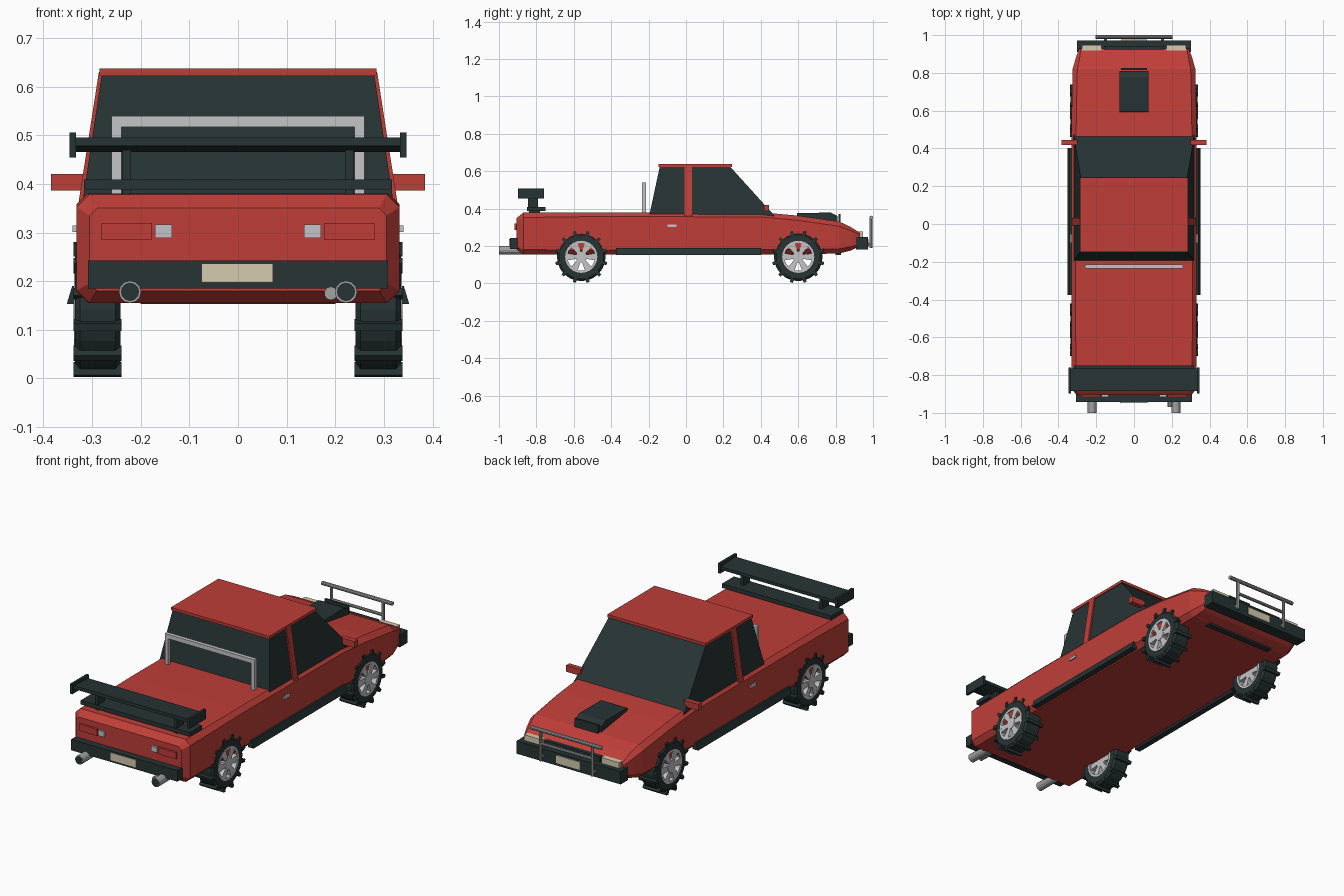
import bpy, bmesh, math
from mathutils import Vector, Matrix


def material(name, col):
    m = bpy.data.materials.new(name)
    m.diffuse_color = (*col, 1)
    return m


RED = material("red_paint", (0.52, 0.048, 0.04))
DARK = material("dark_trim", (0.02, 0.033, 0.033))
SILVER = material("silver", (0.56, 0.56, 0.58))
STEEL = material("steel_tube", (0.36, 0.36, 0.37))
CREAM = material("cream", (0.66, 0.60, 0.43))


def finish(name, bm, mat):
    bmesh.ops.recalc_face_normals(bm, faces=bm.faces)
    me = bpy.data.meshes.new(name)
    bm.to_mesh(me)
    bm.free()
    me.materials.append(mat)
    ob = bpy.data.objects.new(name, me)
    bpy.context.collection.objects.link(ob)
    return ob


def loft(name, rings, mat, closed=False):
    """Skin a list of equal-length point rings, capped unless closed."""
    bm = bmesh.new()
    vs = [[bm.verts.new(p) for p in r] for r in rings]
    n = len(vs[0])
    pairs = list(zip(vs, vs[1:]))
    if closed:
        pairs.append((vs[-1], vs[0]))
    for a, b in pairs:
        for i in range(n):
            j = (i + 1) % n
            bm.faces.new((a[i], a[j], b[j], b[i]))
    if not closed:
        bm.faces.new(vs[0])
        bm.faces.new(vs[-1])
    return finish(name, bm, mat)


def box(name, x, y, z, mat):
    rings = [[(x[0], y[0], h), (x[1], y[0], h), (x[1], y[1], h), (x[0], y[1], h)] for h in z]
    return loft(name, rings, mat)


def tube(name, a, b, r, mat, n=10):
    a, b = Vector(a), Vector(b)
    rot = (b - a).to_track_quat('Z', 'Y').to_matrix().to_4x4()
    bm = bmesh.new()
    bmesh.ops.create_cone(bm, cap_ends=True, segments=n, radius1=r, radius2=r,
                          depth=(b - a).length, matrix=Matrix.Translation((a + b) / 2) @ rot)
    return finish(name, bm, mat)


def circle(x, r, cy, cz, n=24):
    return [(x, cy + r * math.cos(2 * math.pi * i / n), cz + r * math.sin(2 * math.pi * i / n))
            for i in range(n)]


# Body: chamfered sections along y (y, half width, low z, high z, chamfer)
def section(y, w, lo, hi, c):
    right = [(w - c, lo), (w, lo + c), (w, hi - c), (w - c, hi)]
    return [(x, y, z) for x, z in right] + [(-x, y, z) for x, z in reversed(right)]


loft("body", [section(*s) for s in (
    (-0.905, 0.305, 0.18, 0.35, 0.015), (-0.87, 0.332, 0.155, 0.378, 0.026),
    (-0.45, 0.332, 0.155, 0.38, 0.022), (0.40, 0.332, 0.155, 0.38, 0.025),
    (0.60, 0.330, 0.155, 0.362, 0.025), (0.82, 0.325, 0.16, 0.33, 0.025),
    (0.88, 0.308, 0.175, 0.302, 0.02), (0.93, 0.29, 0.20, 0.27, 0.01))], RED)

# Cabin glass, roof and centre pillars
loft("cabin_glass", [
    [(-0.32, -0.197, 0.36), (0.32, -0.197, 0.36), (0.32, 0.475, 0.36), (-0.32, 0.475, 0.36)],
    [(-0.28, -0.14, 0.625), (0.28, -0.14, 0.625), (0.28, 0.235, 0.625), (-0.28, 0.235, 0.625)]], DARK)
box("roof", (-0.285, 0.285), (-0.148, 0.245), (0.622, 0.637), RED)
for s in (-1, 1):
    loft("door_pillar", [
        [(s * 0.30, -0.008, 0.36), (s * 0.328, -0.008, 0.36), (s * 0.328, 0.032, 0.36), (s * 0.30, 0.032, 0.36)],
        [(s * 0.26, -0.008, 0.63), (s * 0.286, -0.008, 0.63), (s * 0.286, 0.032, 0.63), (s * 0.26, 0.032, 0.63)]], RED)
    box("wing_mirror", (s * 0.30, s * 0.384), (0.418, 0.444), (0.386, 0.42), RED)
    box("door_handle", (s * 0.325, s * 0.340), (-0.10, -0.052), (0.301, 0.314), SILVER)
    # Side skirt flares outward at the bottom
    loft("side_skirt", [[(s * 0.32, y, 0.153), (s * 0.352, y, 0.153), (s * 0.341, y, 0.19), (s * 0.32, y, 0.19)]
                        for y in (-0.375, 0.402)], DARK)

# Roll bar behind the cabin
for s in (-1, 1):
    box("roll_bar_post", (s * 0.24, s * 0.26), (-0.235, -0.215), (0.36, 0.52), SILVER)
box("roll_bar_top", (-0.26, 0.26), (-0.235, -0.215), (0.517, 0.54), SILVER)

# Rear wing with lower deck bar, struts and end plates
box("wing_deck_bar", (-0.317, 0.317), (-0.85, -0.75), (0.388, 0.409), DARK)
loft("wing_blade", [[(x, -0.885, 0.478), (x, -0.885, 0.495), (x, -0.765, 0.488),
                     (x, -0.765, 0.472), (x, -0.82, 0.465)] for x in (-0.335, 0.335)], DARK)
for s in (-1, 1):
    box("wing_foot", (s * 0.22, s * 0.237), (-0.84, -0.78), (0.365, 0.39), DARK)
    box("wing_strut", (s * 0.22, s * 0.237), (-0.845, -0.79), (0.405, 0.475), DARK)
    box("wing_end_plate", (s * 0.333, s * 0.346), (-0.897, -0.76), (0.454, 0.506), DARK)

# Rear end: bumper, plate, lamps and exhausts
box("rear_bumper", (-0.308, 0.308), (-0.942, -0.895), (0.185, 0.242), DARK)
box("rear_plate", (-0.075, 0.072), (-0.947, -0.940), (0.197, 0.236), CREAM)
for s in (-1, 1):
    box("tail_lamp", (s * 0.177, s * 0.281), (-0.916, -0.90), (0.285, 0.32), RED)
    box("reverse_lamp", (s * 0.136, s * 0.171), (-0.916, -0.90), (0.289, 0.316), SILVER)
    tube("exhaust_pipe", (s * 0.222, -1.0, 0.178), (s * 0.222, -0.86, 0.178), 0.023, STEEL, 12)
    tube("exhaust_opening", (s * 0.222, -1.001, 0.178), (s * 0.222, -0.99, 0.178), 0.019, DARK, 12)
tube("small_exhaust", (0.191, -0.968, 0.175), (0.191, -0.86, 0.175), 0.014, STEEL)

# Front end: bumper, plate, grille, lamps
box("front_bumper", (-0.302, 0.302), (0.91, 0.972), (0.18, 0.247), DARK)
box("front_plate", (-0.07, 0.07), (0.971, 0.977), (0.195, 0.236), CREAM)
box("grille", (-0.16, 0.16), (0.90, 0.942), (0.24, 0.276), DARK)
box("lower_intake", (-0.20, 0.20), (0.80, 0.83), (0.153, 0.165), DARK)
for s in (-1, 1):
    box("headlamp", (s * 0.172, s * 0.275), (0.90, 0.947), (0.235, 0.277), CREAM)
    # Bull bar posts and their mounts
    tube("bull_bar_post", (s * 0.15, 0.988, 0.19), (s * 0.15, 0.988, 0.355), 0.008, STEEL, 8)
    tube("bull_bar_mount", (s * 0.15, 0.96, 0.21), (s * 0.15, 0.988, 0.21), 0.008, STEEL, 8)
tube("bull_bar_top", (-0.205, 0.99, 0.352), (0.205, 0.99, 0.352), 0.010, STEEL)
tube("bull_bar_lower", (-0.15, 0.988, 0.28), (0.15, 0.988, 0.28), 0.008, STEEL)

# Hood scoop with front lip
loft("hood_scoop", [[(x, 0.59, 0.35), (x, 0.595, 0.377), (x, 0.775, 0.378), (x, 0.81, 0.36), (x, 0.81, 0.32)]
                    for x in (-0.076, 0.076)], DARK)
box("scoop_lip", (-0.068, 0.068), (0.815, 0.825), (0.32, 0.372), DARK)


# Wheels: hollow tyre, tread lugs, rim ring, hub and six tapered spokes
def wheel(s, cy, cz=0.142):
    inner, outer = s * 0.242, s * 0.335
    loft("tyre", [circle(x, r, cy, cz) for x, r in (
        (inner, 0.085), (inner, 0.118), (s * 0.252, 0.130), (s * 0.325, 0.130),
        (outer, 0.118), (outer, 0.085))], DARK, closed=True)
    loft("rim", [circle(x, r, cy, cz) for x, r in (
        (inner, 0.074), (inner, 0.086), (s * 0.337, 0.086), (s * 0.337, 0.074))], SILVER, closed=True)
    tube("hub", (s * 0.25, cy, cz), (s * 0.338, cy, cz), 0.03, SILVER, 12)

    def radial(name, count, r0, r1, w0, w1, xs, mat):
        for k in range(count):
            a = 2 * math.pi * (k + 0.5) / count + math.pi / 2
            d, t = (math.cos(a), math.sin(a)), (-math.sin(a), math.cos(a))
            quad = ((r0, -w0), (r0, w0), (r1, w1), (r1, -w1))
            loft(name, [[(x, cy + d[0] * r + t[0] * w, cz + d[1] * r + t[1] * w)
                         for r, w in quad] for x in xs], mat)

    radial("spoke", 6, 0.02, 0.08, 0.010, 0.020, (s * 0.25, s * 0.3365), SILVER)
    radial("tread_lug", 12, 0.115, 0.1415, 0.010, 0.008, (s * 0.240, s * 0.338), DARK)


for s in (-1, 1):
    for cy in (-0.56, 0.60):
        wheel(s, cy)
